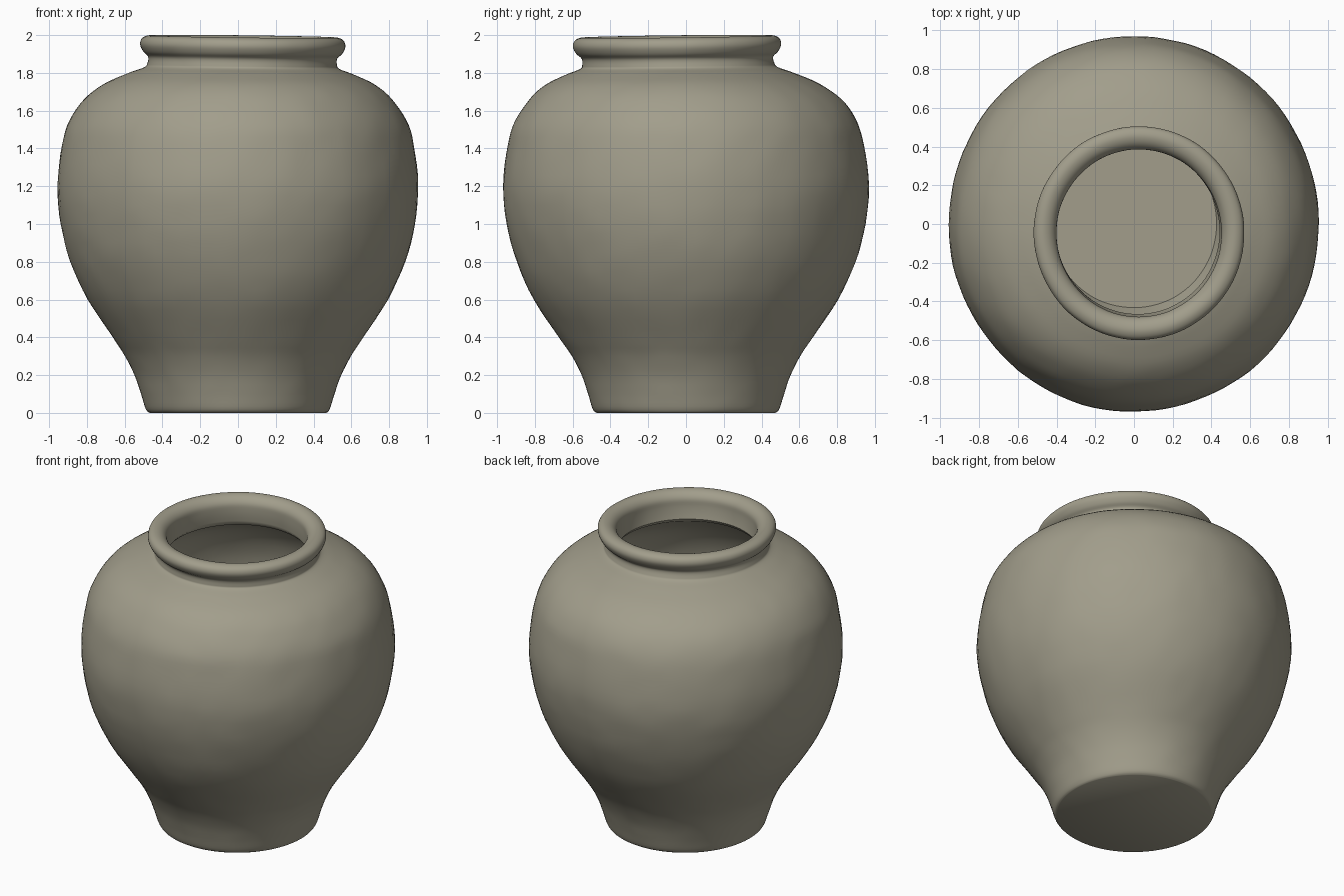
import bpy, bmesh, math
from mathutils import Vector, noise

cube = bpy.data.objects.get("Cube")
if cube:
    bpy.data.objects.remove(cube, do_unlink=True)

SIDES = 112

clay = bpy.data.materials.new("grey_brown_clay")
clay.use_nodes = True
colour = (0.36, 0.34, 0.26, 1)
clay.diffuse_color = colour
bsdf = clay.node_tree.nodes["Principled BSDF"]
bsdf.inputs["Base Color"].default_value = colour
bsdf.inputs["Roughness"].default_value = 0.9


def smooth_curve(points, steps=4):
    """Catmull-Rom curve through (radius, height) points."""
    pts = [Vector(p) for p in points]
    pts = [pts[0]] + pts + [pts[-1]]
    out = []
    for a, b, c, d in zip(pts, pts[1:], pts[2:], pts[3:]):
        for i in range(steps):
            t = i / steps
            out.append(0.5 * (2 * b + (c - a) * t + (2 * a - 5 * b + 4 * c - d) * t * t
                              + (3 * b - a - 3 * c + d) * t ** 3))
    return out + [pts[-1]]


# Profile sections: outer belly, neck with rolled rim, hollow inside
belly = [(0.47, 0), (0.49, 0.02), (0.515, 0.1), (0.55, 0.2), (0.6, 0.3), (0.667, 0.4),
         (0.8, 0.6), (0.89, 0.8), (0.943, 1.0), (0.962, 1.2), (0.935, 1.42),
         (0.895, 1.55), (0.82, 1.66), (0.72, 1.74), (0.6, 1.795), (0.52, 1.825)]
rim = [(0.505, 1.845), (0.503, 1.88), (0.53, 1.907), (0.547, 1.945), (0.536, 1.978),
       (0.5, 1.993), (0.46, 1.982), (0.433, 1.95), (0.428, 1.9), (0.425, 1.82)]
hollow = [(0.44, 1.80), (0.6, 1.72), (0.76, 1.6), (0.85, 1.42), (0.88, 1.2), (0.86, 1.0),
          (0.8, 0.8), (0.71, 0.6), (0.58, 0.4), (0.48, 0.2), (0.43, 0.1)]
profile = smooth_curve(belly + rim) + smooth_curve(hollow)

# Lathe the profile, closing the foot underneath and the floor inside
bm = bmesh.new()
rings = []
for r, z in profile:
    rings.append([bm.verts.new((r * math.cos(math.tau * i / SIDES),
                                r * math.sin(math.tau * i / SIDES), z))
                  for i in range(SIDES)])
for low, high in zip(rings, rings[1:]):
    for i in range(SIDES):
        j = (i + 1) % SIDES
        bm.faces.new((low[i], low[j], high[j], high[i]))
bm.faces.new(rings[0][::-1])
bm.faces.new(rings[-1])

# Hand-thrown unevenness: off-centre tilted rim and a slightly lumpy wall
for v in bm.verts:
    x, y, z = v.co
    t = min(max((z - 1.6) / 0.32, 0), 1)
    t = t * t * (3 - 2 * t)
    lump = 1 + 0.005 * noise.noise(v.co * 3) + 0.003 * noise.noise(v.co * 9)
    if z < 0.01:
        lump = 1
    v.co.x = x * 0.995 * lump + 0.026 * t
    v.co.y = y * 1.007 * lump - 0.047 * t
    v.co.z = z + t * 0.012 * (y - x)
bmesh.ops.recalc_face_normals(bm, faces=bm.faces)

mesh = bpy.data.meshes.new("jar")
bm.to_mesh(mesh)
bm.free()
mesh.materials.append(clay)
jar = bpy.data.objects.new("jar", mesh)
bpy.context.collection.objects.link(jar)
bpy.context.view_layer.objects.active = jar
jar.select_set(True)
bpy.ops.object.shade_smooth_by_angle(angle=math.radians(40))
